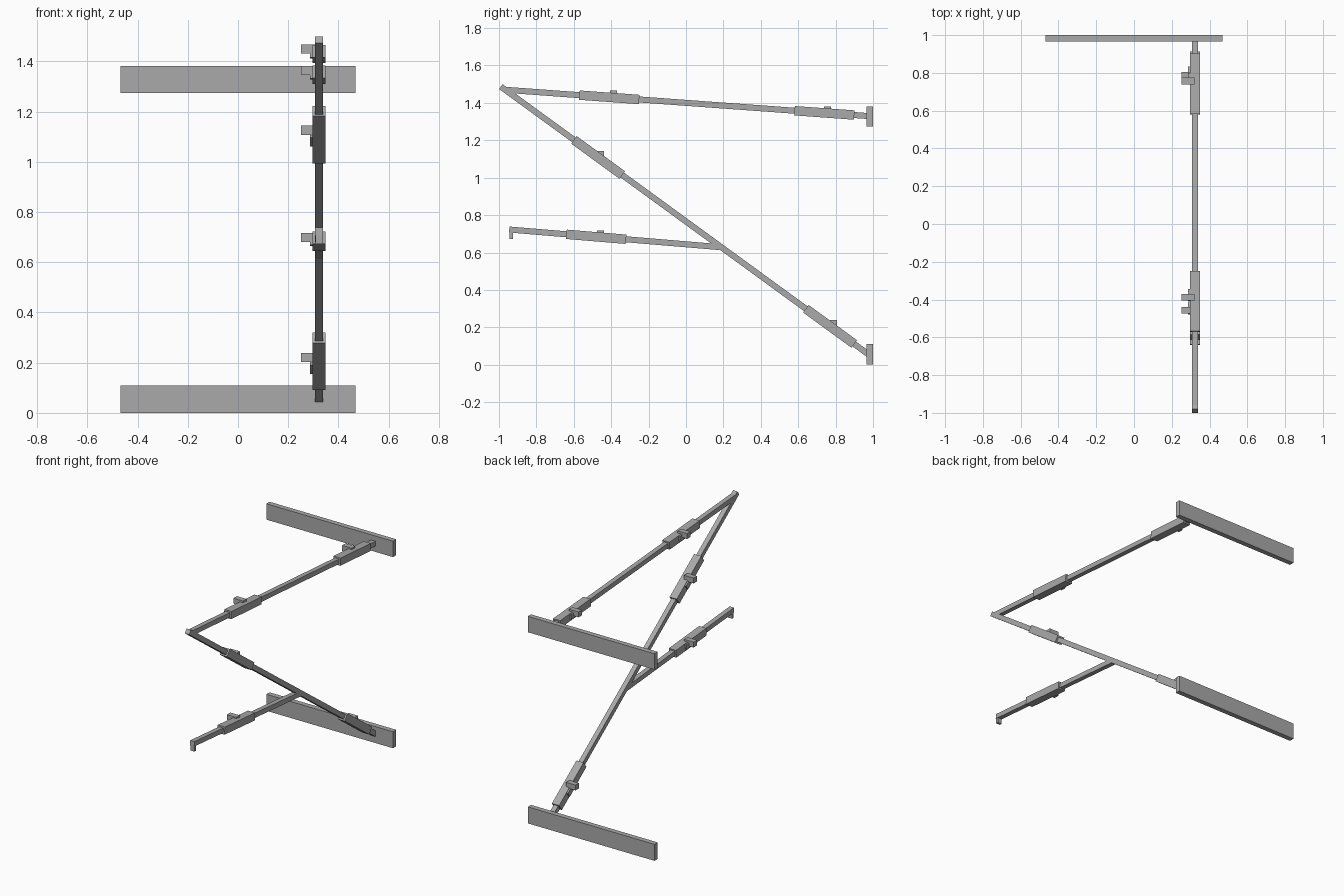
import bpy, math

if "Cube" in bpy.data.objects:
    bpy.data.objects.remove(bpy.data.objects["Cube"])

grey = bpy.data.materials.new("grey metal")
grey.diffuse_color = (0.4, 0.4, 0.4, 1)
grey.use_nodes = True
grey.node_tree.nodes["Principled BSDF"].inputs["Base Color"].default_value = grey.diffuse_color
X = 0.323  # shared plane of all arms


def box(name, center, size, angle=0.0):
    """Box turned about x; its local y runs along the arm."""
    bpy.ops.mesh.primitive_cube_add(size=1, location=center)
    ob = bpy.context.object
    ob.name = name
    ob.scale = size
    bpy.ops.object.transform_apply(location=False, rotation=False, scale=True)
    ob.rotation_euler = (angle, 0, 0)
    ob.data.materials.append(grey)
    return ob


def arm(name, start, end, sleeves):
    """Square bar from start to end (y, z), with sleeves and their clamps."""
    (y0, z0), (y1, z1) = start, end
    length = math.hypot(y1 - y0, z1 - z0)
    a = math.atan2(z1 - z0, y1 - y0)
    box(name + "_bar", (X, (y0 + y1) / 2, (z0 + z1) / 2), (0.032, length, 0.032), a)
    for i, (y, lever_y, lever_z) in enumerate(sleeves, 1):
        z = z0 + (y - y0) * math.tan(a)
        box(f"{name}_sleeve_{i}", (X, y, z), (0.053, 0.32, 0.05), a)
        # level cross lever on top, with a small clamp plate on the sleeve side
        box(f"{name}_lever_{i}", (0.286, lever_y, lever_z), (0.07, 0.036, 0.036))
        py = lever_y + 0.012
        pz = z0 + (py - y0) * math.tan(a) + 0.004
        box(f"{name}_clamp_plate_{i}", (0.293, py, pz), (0.012, 0.06, 0.036), a)


# wall plates
box("lower_wall_plate", (0, 0.983, 0.055), (0.935, 0.034, 0.11))
box("upper_wall_plate", (0, 0.983, 1.328), (0.935, 0.034, 0.106))

# arms
arm("upper_arm", (-0.965, 1.47), (0.97, 1.33),
    [(-0.41, -0.388, 1.449), (0.74, 0.757, 1.364)])
arm("diagonal_arm", (-0.99, 1.487), (0.975, 0.056),
    [(-0.47, -0.457, 1.126), (0.77, 0.788, 0.221)])
arm("lower_arm", (-0.945, 0.723), (0.18, 0.629),
    [(-0.48, -0.457, 0.699)])

# downturned tip of the lower arm
box("arm_tip_hook", (X, -0.934, 0.702), (0.03, 0.018, 0.06))
